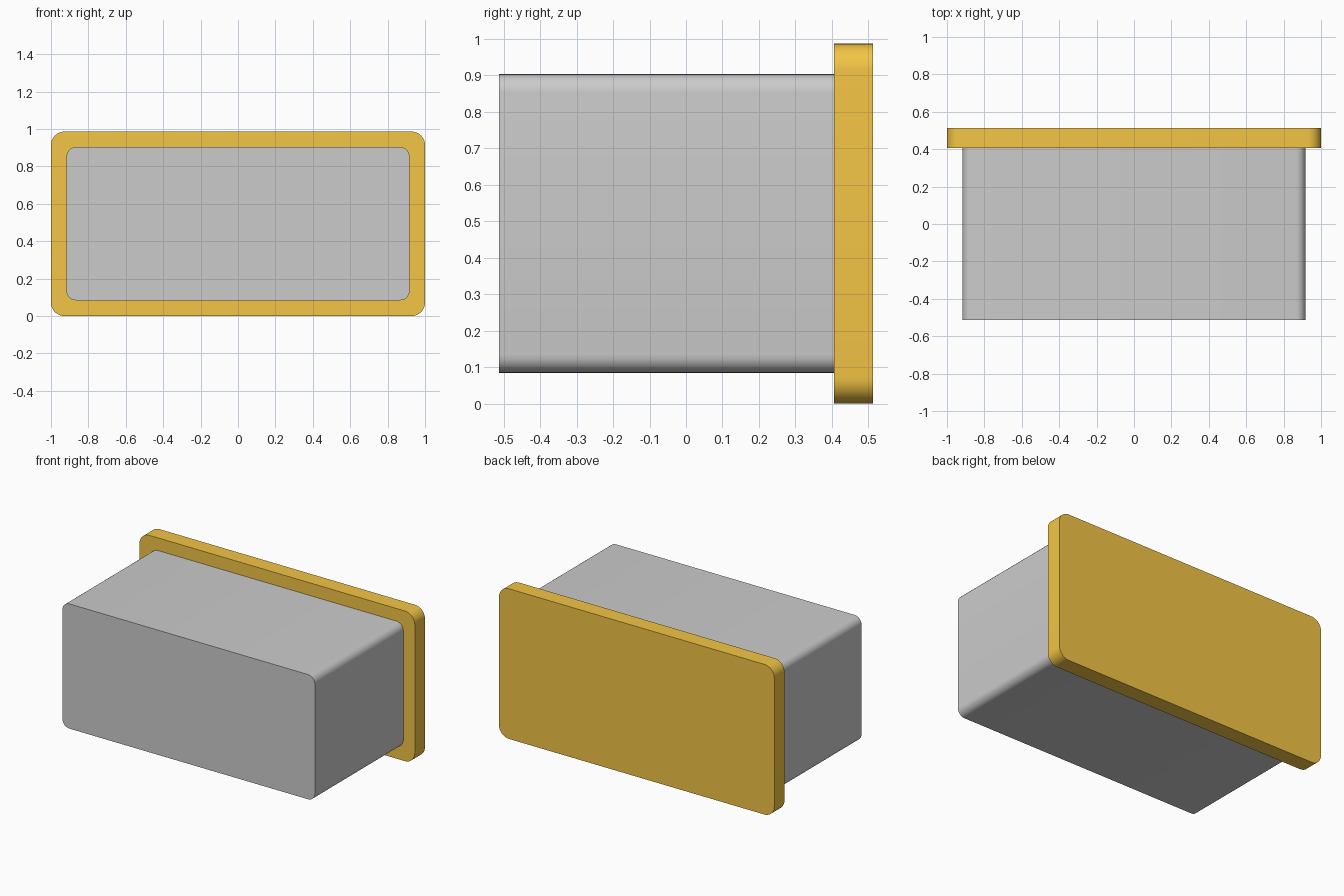
import bpy
import bmesh
from math import cos, sin, pi, radians

if "Cube" in bpy.data.objects:
    bpy.data.objects.remove(bpy.data.objects["Cube"])


def rounded_block(name, half_x, z0, z1, y0, y1, radius, segments):
    """Rounded rectangle in the XZ plane, extruded along Y."""
    bm = bmesh.new()
    centres = [(half_x - radius, z1 - radius), (radius - half_x, z1 - radius),
               (radius - half_x, z0 + radius), (half_x - radius, z0 + radius)]
    verts = []
    for corner, (cx, cz) in enumerate(centres):
        for i in range(segments + 1):
            a = (corner + i / segments) * pi / 2
            verts.append(bm.verts.new((cx + radius * cos(a), y0, cz + radius * sin(a))))
    face = bm.faces.new(verts)
    result = bmesh.ops.extrude_face_region(bm, geom=[face], use_keep_orig=True)
    moved = [g for g in result["geom"] if isinstance(g, bmesh.types.BMVert)]
    bmesh.ops.translate(bm, vec=(0, y1 - y0, 0), verts=moved)
    bmesh.ops.recalc_face_normals(bm, faces=bm.faces)
    mesh = bpy.data.meshes.new(name)
    bm.to_mesh(mesh)
    bm.free()
    obj = bpy.data.objects.new(name, mesh)
    bpy.context.collection.objects.link(obj)
    bpy.ops.object.select_all(action='DESELECT')
    obj.select_set(True)
    bpy.context.view_layer.objects.active = obj
    bpy.ops.object.shade_smooth_by_angle(angle=radians(35))
    return obj


# Grey box body
rounded_block("body", 0.917, 0.084, 0.903, -0.512, 0.406, 0.05, 6)

# Orange flange plate at the back
plate = rounded_block("back_plate", 1.0, 0.0, 0.986, 0.406, 0.512, 0.072, 10)
orange = bpy.data.materials.new("orange")
orange.diffuse_color = (0.9, 0.56, 0.06, 1)
orange.use_nodes = True
orange.node_tree.nodes["Principled BSDF"].inputs["Base Color"].default_value = orange.diffuse_color
plate.data.materials.append(orange)
